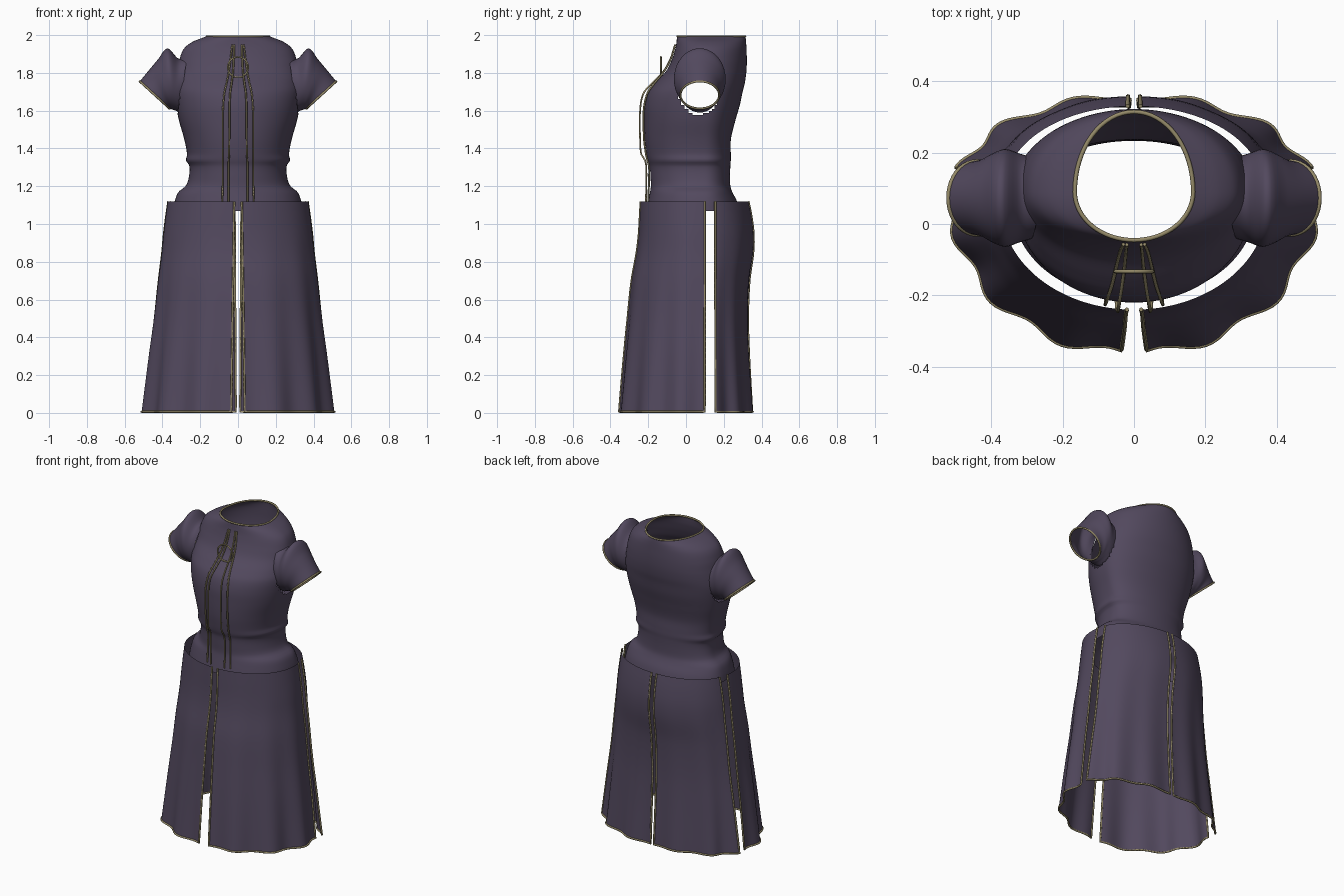
import bpy, bmesh, math
from math import sin, cos, pi, asin, copysign
from mathutils import Vector

cube = bpy.data.objects.get("Cube")
if cube:
    bpy.data.objects.remove(cube, do_unlink=True)


def material(name, rgb):
    m = bpy.data.materials.new(name)
    m.use_nodes = True
    m.diffuse_color = (*rgb, 1)
    bsdf = m.node_tree.nodes["Principled BSDF"]
    bsdf.inputs["Base Color"].default_value = (*rgb, 1)
    bsdf.inputs["Roughness"].default_value = 0.8
    return m


CLOTH = material("dusky purple cloth", (0.085, 0.066, 0.112))
GOLD = material("dull gold trim", (0.30, 0.255, 0.14))


def smooth_key(table, t):
    """Smoothly interpolate rows of (t, value, value, ...)."""
    t = min(max(t, table[0][0]), table[-1][0])
    i = max(k for k in range(len(table) - 1) if table[k][0] <= t)
    p, q = table[i], table[i + 1]
    before, after = table[max(i - 1, 0)], table[min(i + 2, len(table) - 1)]
    h = q[0] - p[0]
    s = (t - p[0]) / h
    out = []
    for c in range(1, len(p)):
        m0 = (q[c] - before[c]) / (q[0] - before[0]) * h
        m1 = (after[c] - p[c]) / (after[0] - p[0]) * h
        out.append((2*s**3 - 3*s*s + 1) * p[c] + (s**3 - 2*s*s + s) * m0
                   + (3*s*s - 2*s**3) * q[c] + (s**3 - s*s) * m1)
    return out


def finish(name, mesh, mat, mirror):
    mesh.materials.clear()
    mesh.materials.append(mat)
    mesh.shade_smooth()
    ob = bpy.data.objects.new(name, mesh)
    bpy.context.collection.objects.link(ob)
    if mirror:
        ob.modifiers.new("mirror", 'MIRROR').use_mirror_merge = False
    return ob


def sheet(name, point, nu, nv, closed=False, mirror=False, hole=None):
    """Grid surface from point(u, v), with u and v running from 0 to 1."""
    bm = bmesh.new()
    cols = nu if closed else nu + 1
    rows = [[bm.verts.new(point(i / nu, j / nv)) for i in range(cols)]
            for j in range(nv + 1)]
    for low, high in zip(rows, rows[1:]):
        for i in range(nu):
            k = (i + 1) % cols
            bm.faces.new((low[i], low[k], high[k], high[i]))
    if hole:
        cut = [f for f in bm.faces if hole(f.calc_center_median())]
        bmesh.ops.delete(bm, geom=cut, context='FACES')
    mesh = bpy.data.meshes.new(name)
    bm.to_mesh(mesh)
    bm.free()
    return finish(name, mesh, CLOTH, mirror)


def trim(name, points, radius=0.006, closed=False, mirror=False):
    """Thin gold cord along a path."""
    cu = bpy.data.curves.new(name, 'CURVE')
    cu.dimensions = '3D'
    cu.bevel_depth, cu.bevel_resolution = radius, 1
    cu.use_fill_caps = True
    sp = cu.splines.new('POLY')
    sp.points.add(len(points) - 1)
    for p, co in zip(sp.points, points):
        p.co = (*co, 1)
    sp.use_cyclic_u = closed
    tmp = bpy.data.objects.new(name, cu)
    mesh = bpy.data.meshes.new_from_object(tmp)
    bpy.data.objects.remove(tmp)
    return finish(name, mesh, GOLD, mirror)


def power(v, e):
    return copysign(abs(v) ** e, v)


# Bodice: height, half width, front y, back y
BODICE = [(1.07, .345, -.21, .285), (1.12, .335, -.2, .27), (1.17, .315, -.19, .245),
          (1.2, .278, -.186, .235), (1.25, .26, -.188, .233), (1.31, .258, -.192, .235),
          (1.335, .275, -.2, .237), (1.37, .27, -.207, .237), (1.45, .285, -.217, .238),
          (1.55, .313, -.22, .262), (1.63, .328, -.217, .285), (1.7, .335, -.198, .3),
          (1.75, .33, -.16, .312), (1.81, .32, -.105, .32), (1.87, .31, -.075, .322),
          (1.93, .285, -.056, .32), (1.965, .24, -.05, .318), (1.985, .19, -.048, .316),
          (1.995, .163, -.045, .314)]


def bodice_point(a, z):
    w, front, back = smooth_key(BODICE, z)
    mid = .09
    depth = back - mid if sin(a) > 0 else mid - front
    e = .85 if z < 1.8 else 1 - .15 * (1.995 - z) / .195
    return Vector((w * cos(a), mid + depth * power(sin(a), e), z))


def armhole(c):
    return abs(c.x) > .2 and ((c.y - .07) / .11) ** 2 + ((c.z - 1.71) / .13) ** 2 < 1


def bodice_height(v):
    return 1.07 + .925 * (1 - (1 - v) ** 1.15)


sheet("bodice", lambda u, v: bodice_point(2 * pi * u, bodice_height(v)),
      96, 90, closed=True, hole=armhole)
trim("neck_trim", [bodice_point(2 * pi * i / 64, 1.994) for i in range(64)], closed=True)

# Puffed sleeves: step, top x, top z, bottom x, bottom z, half depth
SLEEVE = [(0, .27, 1.885, .31, 1.59, .115), (.2, .315, 1.875, .33, 1.6, .125),
          (.42, .375, 1.93, .343, 1.604, .137), (.6, .425, 1.87, .35, 1.607, .128),
          (.8, .475, 1.81, .356, 1.609, .11), (1, .52, 1.755, .362, 1.611, .103)]


def sleeve_point(u, v):
    tx, tz, bx, bz, depth = smooth_key(SLEEVE, v)
    s = (1 + cos(2 * pi * u)) / 2
    return Vector((bx + (tx - bx) * s, .073 + depth * sin(2 * pi * u), bz + (tz - bz) * s))


sheet("sleeves", sleeve_point, 40, 24, closed=True, mirror=True)
trim("cuff_trims", [sleeve_point(i / 40, 1) for i in range(40)], closed=True, mirror=True)

# Skirt: height, half width, front y, back y
SKIRT = [(.006, .51, -.365, .36), (.3, .475, -.335, .34), (.5, .448, -.313, .332),
         (.7, .425, -.29, .338), (.85, .405, -.262, .357), (.95, .395, -.25, .358),
         (1.05, .382, -.244, .345), (1.12, .372, -.24, .33)]
TOP, HEM, MID = 1.12, .006, .05


def skirt_point(a, z):
    w, front, back = smooth_key(SKIRT, z)
    fold = .03 * ((TOP - z) / TOP) ** 1.5
    r = 1 + fold * (cos(13 * a + 13 * math.radians(67)) - .4)
    depth, e = (back - MID, .85) if a > 0 else (MID - front, 1)
    return Vector((r * w * cos(a), MID + r * depth * power(sin(a), e), z))


def side_angle(y, z):
    back = smooth_key(SKIRT, z)[2]
    return asin(((y - MID) / (back - MID)) ** (1 / .85))


def front_panel(u, v):
    z = HEM + (TOP - HEM) * v
    start = -pi / 2 + (.036 - .016 * v) / smooth_key(SKIRT, z)[0]
    return skirt_point(start + (side_angle(.10, z) - start) * u, z)


def back_panel(u, v):
    z = HEM + (TOP - HEM) * v
    end = pi / 2 - (.012 + .006 * v) / smooth_key(SKIRT, z)[0]
    start = side_angle(.155, z)
    return skirt_point(start + (end - start) * u, z)


for side, panel in (("front", front_panel), ("back", back_panel)):
    sheet(side + "_skirt_panels", panel, 44, 36, mirror=True)
    path = [panel(0, 1 - i / 36) for i in range(36)]
    path += [panel(i / 44, 0) for i in range(45)]
    path += [panel(1, i / 36) for i in range(1, 37)]
    trim(side + "_panel_trims", path, mirror=True)

# Chest cords: height, inner x, outer x, inner y, outer y
CORD = [(1.12, .05, .083, -.212, -.2), (1.3, .05, .08, -.21, -.195),
        (1.34, .049, .08, -.218, -.205), (1.37, .048, .08, -.237, -.212),
        (1.45, .046, .08, -.243, -.222), (1.6, .045, .08, -.243, -.224),
        (1.69, .042, .073, -.226, -.205), (1.74, .035, .062, -.185, -.172),
        (1.8, .027, .05, -.125, -.122), (1.87, .023, .04, -.084, -.082),
        (1.95, .02, .03, -.058, -.057)]
keys = [(1.12 + .83 * i / 50, smooth_key(CORD, 1.12 + .83 * i / 50)) for i in range(51)]
trim("inner_chest_cords", [(k[0], k[2], z) for z, k in keys], .005, mirror=True)
trim("outer_chest_cords", [(k[1], k[3], z) for z, k in keys], .005, mirror=True)

# Round clasp in front of the chest
trim("chest_ring", [(.054 * cos(pi * i / 20), -.133, 1.83 + .054 * sin(pi * i / 20))
                    for i in range(40)], .005, closed=True)
